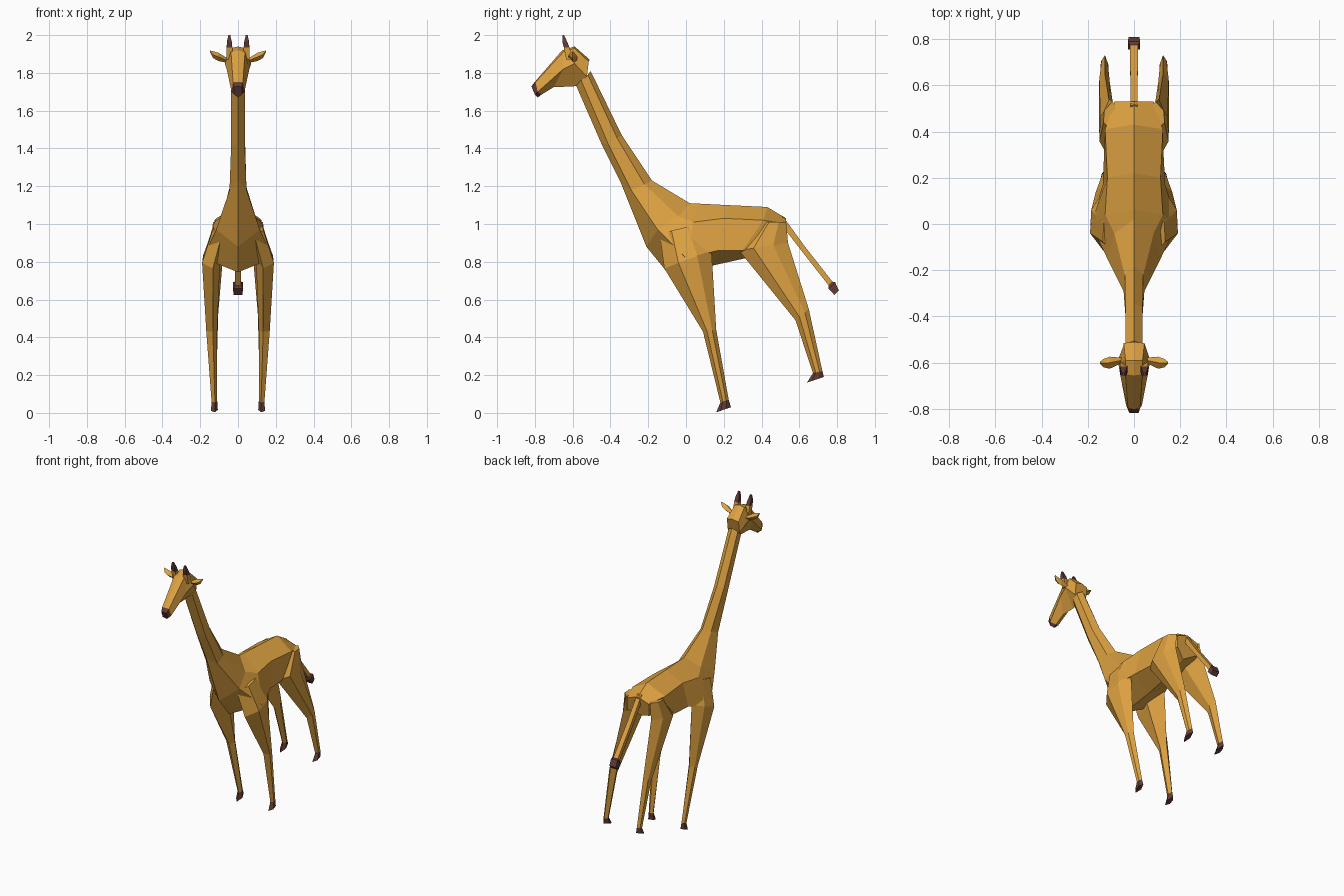
import bpy, bmesh


def material(name, col):
    m = bpy.data.materials.new(name)
    m.diffuse_color = (*col, 1)
    return m


MATS = [material("golden coat", (0.72, 0.355, 0.052)),
        material("dark brown", (0.125, 0.045, 0.038))]


def loft(name, rings, dark_from=99):
    """Skin closed rings; bands from index dark_from on are brown."""
    bm = bmesh.new()
    vs = [[bm.verts.new(p) for p in r] for r in rings]
    n = len(rings[0])
    for i in range(len(vs) - 1):
        for j in range(n):
            k = (j + 1) % n
            f = bm.faces.new((vs[i][j], vs[i][k], vs[i + 1][k], vs[i + 1][j]))
            f.material_index = int(i >= dark_from)
    bm.faces.new(vs[0])
    end = bm.faces.new(vs[-1])
    end.material_index = int(dark_from < 99)
    bmesh.ops.recalc_face_normals(bm, faces=bm.faces)
    me = bpy.data.meshes.new(name)
    bm.to_mesh(me)
    bm.free()
    for m in MATS:
        me.materials.append(m)
    ob = bpy.data.objects.new(name, me)
    bpy.context.collection.objects.link(ob)
    return ob


def body_ring(top, up, low, bottom):
    """Symmetric six-sided ring: centre top, two side points, centre bottom."""
    return [(0, *top), up, low, (0, *bottom),
            (-low[0], *low[1:]), (-up[0], *up[1:])]


def leg_ring(s, yf, yb, zf, zb, xi, xo):
    """Five-sided leg section, tilted from front height zf to back height zb."""
    def p(x, t):
        return (s * (xi + (xo - xi) * x), yf + (yb - yf) * t, zf + (zb - zf) * t)
    return [p(0.4, 0), p(1, 0.3), p(0.95, 0.7), p(0.45, 1), p(0, 0.5)]


def diamond(c, ry, rz):
    x, y, z = c
    return [(x, y - ry, z), (x, y, z + rz), (x, y + ry, z), (x, y, z - rz)]


def square(x, y, z, r):
    return [(x - r, y - r, z), (x + r, y - r, z), (x + r, y + r, z), (x - r, y + r, z)]


# Neck and torso
loft("neck_and_torso", [body_ring(*s) for s in [
    ((-.505, 1.81), (.036, -.52, 1.79), (.036, -.555, 1.76), (-.585, 1.74)),
    ((-.34, 1.47), (.037, -.365, 1.455), (.036, -.41, 1.42), (-.45, 1.43)),
    ((-.18, 1.23), (.04, -.22, 1.21), (.045, -.29, 1.18), (-.35, 1.23)),
    ((.02, 1.11), (.085, -.04, 1.04), (.115, -.15, .97), (-.21, .88)),
    ((.06, 1.108), (.125, .04, 1.01), (.187, .0, .82), (-.10, .745)),
    ((.22, 1.10), (.115, .2, 1.03), (.135, .17, .86), (.14, .78)),
    ((.43, 1.09), (.125, .41, 1.02), (.128, .30, .86), (.32, .82)),
    ((.53, 1.03), (.085, .53, 1.0), (.085, .53, .92), (.48, .88)),
]])

# Head with brown muzzle
loft("head", [body_ring(*s) for s in [
    ((-.51, 1.87), (.045, -.515, 1.86), (.045, -.525, 1.78), (-.56, 1.735)),
    ((-.59, 1.94), (.037, -.59, 1.93), (.07, -.59, 1.85), (-.60, 1.728)),
    ((-.655, 1.92), (.037, -.65, 1.91), (.06, -.65, 1.82), (-.70, 1.725)),
    ((-.80, 1.753), (.026, -.797, 1.75), (.034, -.785, 1.70), (-.765, 1.685)),
    ((-.817, 1.73), (.02, -.817, 1.725), (.02, -.80, 1.685), (-.785, 1.67)),
]], dark_from=3)

for s, side in ((1, "left"), (-1, "right")):
    # Ear and horn
    loft("ear_" + side, [diamond((s * .055, -.59, 1.865), .012, .012),
                         diamond((s * .105, -.60, 1.885), .026, .022),
                         diamond((s * .132, -.602, 1.897), .018, .018),
                         diamond((s * .147, -.60, 1.913), .004, .005)])
    loft("horn_" + side, [square(s * .042, -.615, 1.87, .019),
                          square(s * .045, -.632, 1.935, .015),
                          square(s * .046, -.642, 1.965, .013),
                          square(s * .046, -.65, 2.0, .005)], dark_from=1)
    # Front leg with hoof
    loft("front_leg_" + side, [leg_ring(s, *a) for a in [
        (-.14, .07, .95, 1.0, .05, .135),
        (-.115, .135, .765, .86, .095, .19),
        (.09, .16, .43, .44, .11, .168),
        (.182, .226, .055, .07, .11, .14),
        (.16, .238, .003, .03, .107, .143)]], dark_from=3)
    # Hind leg with hoof
    loft("hind_leg_" + side, [leg_ring(s, *a) for a in [
        (.40, .53, 1.01, 1.01, .06, .132),
        (.28, .54, .86, .90, .075, .15),
        (.58, .65, .49, .55, .105, .152),
        (.672, .722, .21, .222, .113, .142),
        (.64, .73, .16, .19, .11, .145)]], dark_from=3)

# Tail with brown tuft
loft("tail", [[(-w, y - d, z - d), (w, y - d, z - d), (w, y + d, z + d), (-w, y + d, z + d)]
              for y, z, w, d in [(.50, 1.03, .016, .012), (.62, .87, .016, .010),
                                 (.765, .685, .017, .010), (.772, .675, .026, .017),
                                 (.797, .637, .024, .012)]], dark_from=2)
